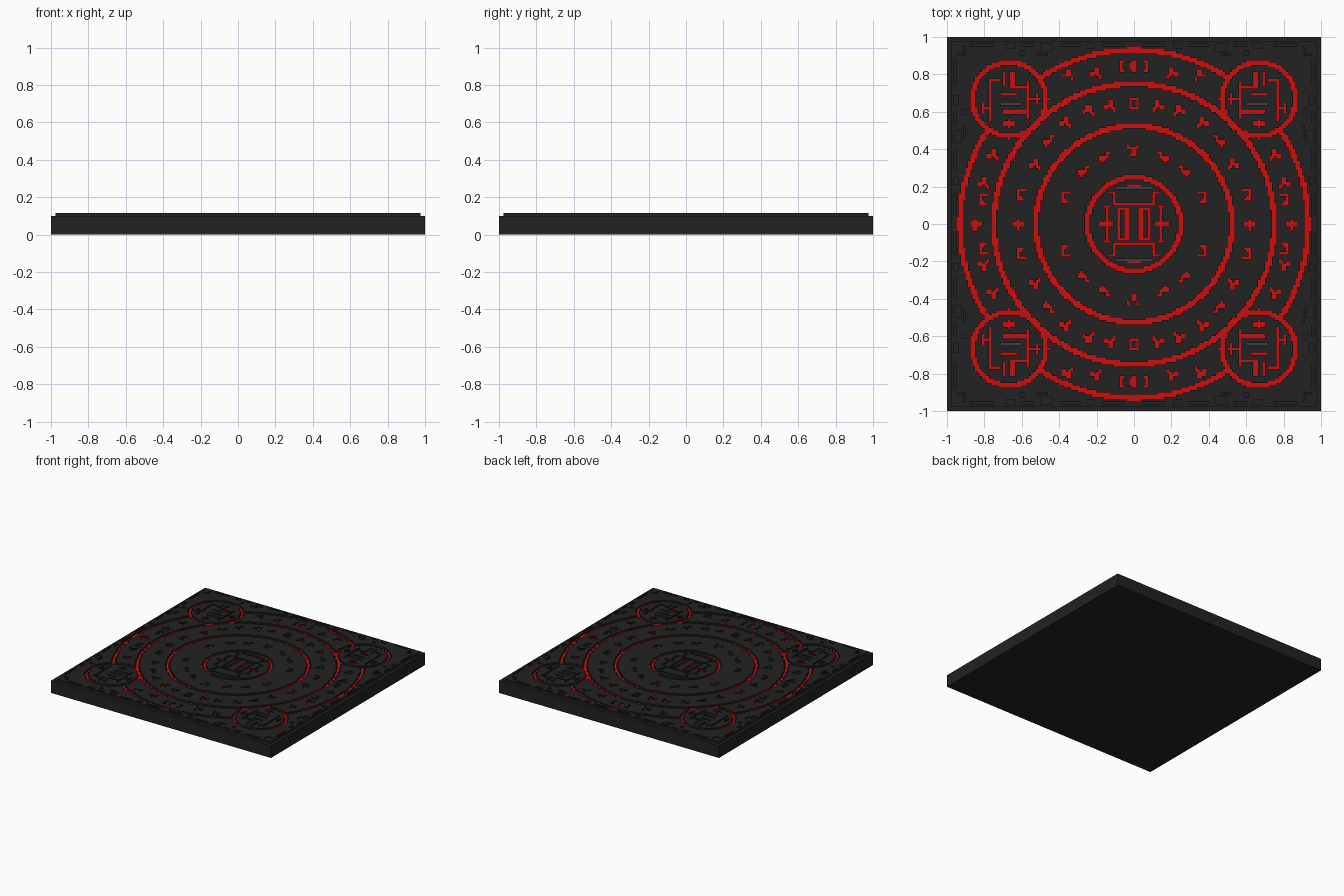
import bpy
import bmesh
from math import hypot

default = bpy.data.objects.get("Cube")
if default:
    bpy.data.objects.remove(default)

CELL = 0.0125          # relief is built from small square cells
COUNT = 156
BASE_TOP = 0.1
RELIEF = 0.015


def material(name, color):
    mat = bpy.data.materials.new(name)
    mat.use_nodes = True
    mat.diffuse_color = color
    mat.node_tree.nodes["Principled BSDF"].inputs["Base Color"].default_value = color
    return mat


charcoal = material("charcoal stone", (0.016, 0.016, 0.016, 1))
red = material("red inlay", (0.6, 0.005, 0.005, 1))
grey = material("slate grey", (0.05, 0.05, 0.06, 1))

# Small carved signs, drawn as cell bitmaps
SIGNS = {
    "tee": ["#...#", "#####", "..#..", "..#..", ".###."],
    "hook": ["##...", ".#...", ".####", "..###", "...#."],
    "bracket": ["####.", "...#.", "...#.", "..##.", ".###."],
    "fork": [".##..", ".##..", ".####", "##.##", "#...."],
    "bar": ["##.", ".#.", ".#.", ".#.", "##."],
    "gem": ["..#..", ".###.", ".###.", ".###.", "..#.."],
    "side": ["..#..", "..#..", "#####", "..#..", "..#.."],
}

# Sign positions in one quadrant
LAYOUT = [
    # inner band
    (0, .40, "tee"), (.16, .36, "hook"), (.27, .28, "hook"), (.37, .14, "bracket"),
    # middle band
    (.02, .64, "bar"), (.13, .63, "fork"), (.25, .61, "fork"), (.37, .54, "fork"),
    (.46, .44, "hook"), (.53, .32, "fork"), (.61, .16, "bracket"), (.62, 0, "side"),
    # outer band
    (0, .84, "gem"), (.065, .84, "bar"), (.21, .81, "fork"), (.36, .80, "fork"),
    (.85, 0, "side"), (.81, .13, "bracket"), (.81, .22, "fork"), (.76, .37, "fork"),
]

# Strokes as (x min, x max, y min, y max)
CENTRE = [
    (.03, .05, 0, .08), (.02, .07, .075, .09), (.075, .09, 0, .09),
    (.11, .19, 0, .0125), (.14, .155, .0, .10), (.125, .165, .09, .105),
    (.0, .11, .1, .1125), (.10, .115, .10, .18), (.0, .04, .2, .2125),
    (.11, .14, .165, .18),
]
CENTRE_GREY = [(0, .10, .1875, .2)]
CORNER = [
    (.09, .105, -.12, .11), (-.105, -.09, -.10, .10), (-.04, .05, .02, .0325),
    (-.09, .03, -.075, -.06), (-.09, -.02, .06, .075), (-.025, -.01, .06, .14),
    (.02, .035, .07, .14), (-.17, -.10, -.006, .007), (-.16, -.145, -.035, .035),
    (.10, .14, -.05, -.0375), (.13, .15, -.08, -.02), (-.03, .03, -.14, -.12),
    (.0, .0125, -.16, -.10), (.05, .09, .09, .105),
]
CORNER_GREY = [(-.07, .05, -.035, -.0225)]
BORDER = [
    (.05, .16, .95, .965), (.21, .25, .94, .965), (.29, .40, .95, .965),
    (.44, .50, .93, .965), (.54, .60, .95, .965), (.64, .69, .94, .965),
    (.75, .87, .95, .965), (.59, .61, .90, .93), (.90, .95, .90, .915),
    (.46, .52, .895, .91),
]
RINGS = [.25, .525, .75, .93]
CORNER_POS = .667
CORNER_RADIUS = .197


def in_strokes(x, y, strokes):
    return any(a <= x <= b and c <= y <= d for a, b, c, d in strokes)


def in_sign(x, y):
    for px, py, name in LAYOUT:
        rows = SIGNS[name]
        col = int((x - px) / CELL + len(rows[0]) / 2 + 10) - 10
        row = int((py - y) / CELL + len(rows) / 2 + 10) - 10
        if 0 <= row < len(rows) and 0 <= col < len(rows[0]) and rows[row][col] == "#":
            return True
    return False


def groove(center):
    """Name what is carved at a cell; the pattern mirrors across both axes."""
    x, y = abs(center.x), abs(center.y)
    radius = hypot(x, y)
    u, v = x - CORNER_POS, y - CORNER_POS
    corner = hypot(u, v)
    if abs(corner - CORNER_RADIUS) < .014:
        return "red"
    if corner < CORNER_RADIUS:
        if in_strokes(u, v, CORNER_GREY):
            return "grey"
        return "red" if in_strokes(u, v, CORNER) else None
    if any(abs(radius - r) < .0145 for r in RINGS):
        return "red"
    if radius < RINGS[0]:
        if in_strokes(x, y, CENTRE_GREY):
            return "grey"
        return "red" if in_strokes(x, y, CENTRE) else None
    if radius < RINGS[-1]:
        return "red" if in_sign(x, y) else None
    if in_strokes(x, y, BORDER) or in_strokes(y, x, BORDER):
        return "dark"
    return None


def cell_layer(name, kind, mat, z, height=0):
    """Keep the grid cells of one kind, optionally raised into blocks."""
    bm = bmesh.new()
    bmesh.ops.create_grid(bm, x_segments=COUNT, y_segments=COUNT, size=COUNT * CELL / 2)
    drop = [f for f in bm.faces if groove(f.calc_center_median()) != kind]
    bmesh.ops.delete(bm, geom=drop, context="FACES")
    bmesh.ops.translate(bm, verts=bm.verts, vec=(0, 0, z))
    if height:
        new = bmesh.ops.extrude_face_region(bm, geom=bm.faces[:])["geom"]
        top = [v for v in new if isinstance(v, bmesh.types.BMVert)]
        bmesh.ops.translate(bm, verts=top, vec=(0, 0, height))
        bmesh.ops.recalc_face_normals(bm, faces=bm.faces)
    mesh = bpy.data.meshes.new(name)
    bm.to_mesh(mesh)
    bm.free()
    mesh.materials.append(mat)
    obj = bpy.data.objects.new(name, mesh)
    bpy.context.collection.objects.link(obj)


# Square base slab
bpy.ops.mesh.primitive_cube_add(size=1, location=(0, 0, BASE_TOP / 2))
slab = bpy.context.object
slab.name = "base_slab"
slab.scale = (2, 2, BASE_TOP)
slab.data.materials.append(charcoal)

# Raised stone layer with the pattern left open, and coloured groove floors
cell_layer("carved_panel", None, charcoal, BASE_TOP, RELIEF)
cell_layer("red_groove_floor", "red", red, BASE_TOP + .001)
cell_layer("grey_groove_floor", "grey", grey, BASE_TOP + .001)
